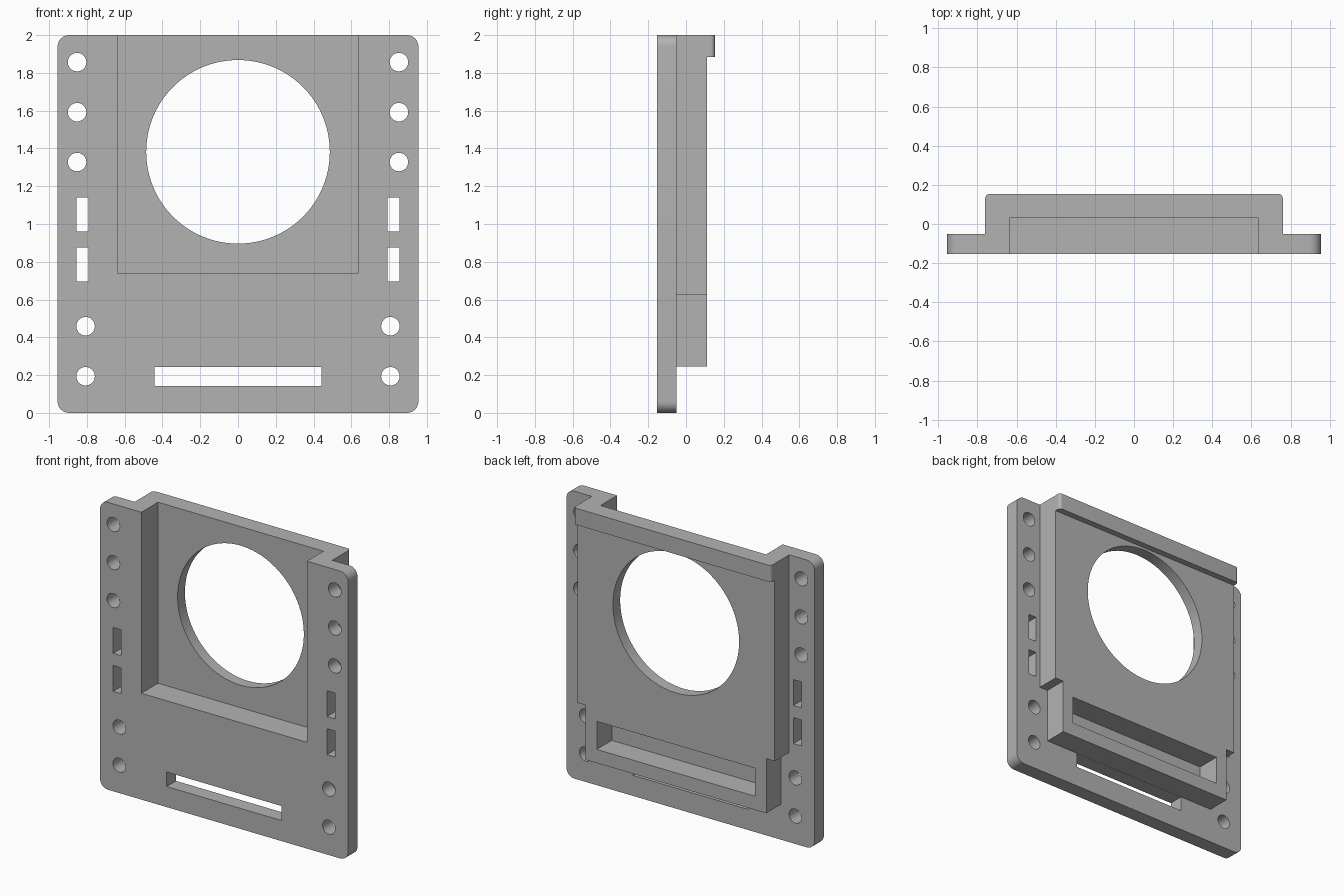
import bpy, bmesh, math
from mathutils import Matrix, Vector

cube = bpy.data.objects.get("Cube")
if cube:
    bpy.data.objects.remove(cube, do_unlink=True)

grey = bpy.data.materials.new("plain grey")
grey.use_nodes = True
colour = (0.45, 0.45, 0.45, 1)
grey.diffuse_color = colour
grey.node_tree.nodes["Principled BSDF"].inputs["Base Color"].default_value = colour


def finish(name, bm):
    bmesh.ops.recalc_face_normals(bm, faces=bm.faces)
    mesh = bpy.data.meshes.new(name)
    bm.to_mesh(mesh)
    bm.free()
    mesh.materials.append(grey)
    obj = bpy.data.objects.new(name, mesh)
    bpy.context.collection.objects.link(obj)
    return obj


def box(name, xs, ys, zs, radius=0, axis=0, keep=lambda mid: True):
    """Box from ranges, with the chosen edges along one axis rounded."""
    bm = bmesh.new()
    bmesh.ops.create_cube(bm, size=1)
    for v in bm.verts:
        v.co = Vector([r[0] if c < 0 else r[1] for c, r in zip(v.co, (xs, ys, zs))])
    if radius:
        edges = [e for e in bm.edges
                 if abs((e.verts[0].co - e.verts[1].co).normalized()[axis]) > 0.9
                 and keep((e.verts[0].co + e.verts[1].co) / 2)]
        bmesh.ops.bevel(bm, geom=edges, offset=radius, segments=8,
                        profile=0.5, affect='EDGES')
    return finish(name, bm)


def bore(name, x, z, radius, sides):
    bm = bmesh.new()
    turn = Matrix.Translation((x, 0, z)) @ Matrix.Rotation(math.pi / 2, 4, 'X')
    bmesh.ops.create_cone(bm, cap_ends=True, segments=sides, radius1=radius,
                          radius2=radius, depth=1, matrix=turn)
    return finish(name, bm)


def combine(target, tool, operation):
    mod = target.modifiers.new(tool.name, 'BOOLEAN')
    mod.operation = operation
    mod.solver = 'EXACT'
    mod.object = tool
    graph = bpy.context.evaluated_depsgraph_get()
    mesh = bpy.data.meshes.new_from_object(target.evaluated_get(graph))
    target.modifiers.clear()
    target.data = mesh
    bpy.data.objects.remove(tool, do_unlink=True)


BACK = -0.05      # rear face of the flange
FACE = 0.11       # rear face of the housing
THROUGH = (-0.5, 0.5)

# Flange plate with rounded corners
panel = box("mounting_panel", (-0.955, 0.955), (-0.153, BACK), (0, 2), 0.06, 1)

# Raised housing, lower block and top lip on the rear
combine(panel, box("housing", (-0.76, 0.76), (-0.1, FACE), (0.625, 2)), 'UNION')
combine(panel, box("lower_block", (-0.695, 0.695), (-0.1, FACE), (0.245, 0.8)), 'UNION')
combine(panel, box("top_lip", (-0.76, 0.76), (0.05, 0.153), (1.885, 2), 0.022, 2,
                   lambda mid: mid.y > 0.1), 'UNION')

# Front recess open at the top, and the large round opening
combine(panel, box("recess", (-0.637, 0.637), (-0.5, 0.03), (0.74, 2.3)), 'DIFFERENCE')
combine(panel, bore("opening", 0, 1.382, 0.486, 96), 'DIFFERENCE')

# Blind pocket in the lower block and the slot beneath it
combine(panel, box("pocket", (-0.61, 0.61), (BACK - 0.005, 0.5), (0.34, 0.535)), 'DIFFERENCE')
combine(panel, box("slot", (-0.442, 0.442), THROUGH, (0.143, 0.244)), 'DIFFERENCE')

# Screw holes and strap slots on both sides
for side in (-1, 1):
    for x, z in ((0.852, 1.857), (0.852, 1.592), (0.852, 1.328),
                 (0.807, 0.459), (0.807, 0.194)):
        combine(panel, bore("screw_hole", side * x, z, 0.049, 32), 'DIFFERENCE')
    for z in (1.05, 0.785):
        xs = sorted((side * 0.792, side * 0.854))
        combine(panel, box("strap_slot", xs, THROUGH, (z - 0.09, z + 0.09)), 'DIFFERENCE')

# Smooth the bores and rounded corners, keep the rest crisp
bpy.ops.object.select_all(action='DESELECT')
panel.select_set(True)
bpy.context.view_layer.objects.active = panel
bpy.ops.object.shade_smooth_by_angle(angle=math.radians(30))
